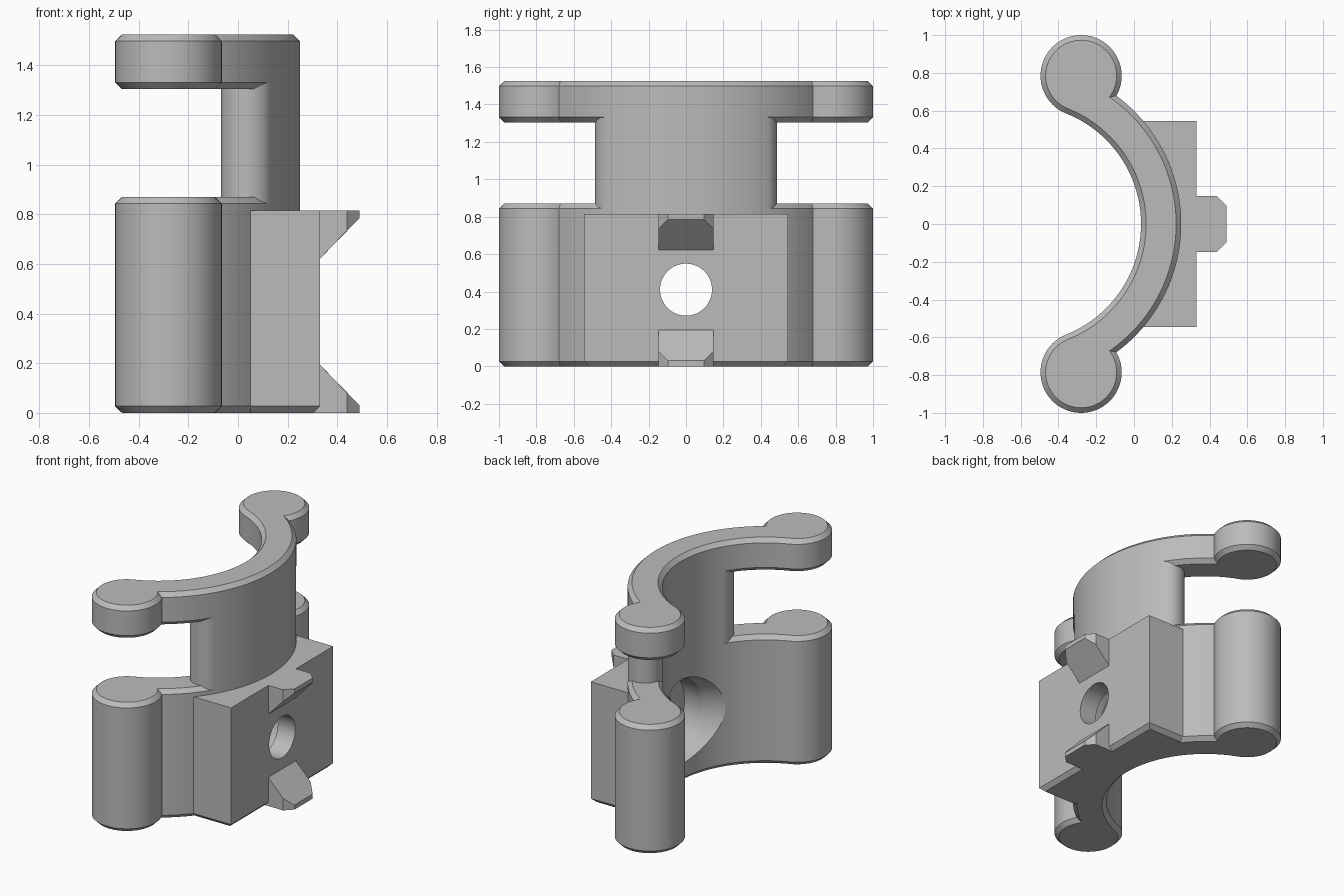
import bpy, bmesh
from math import sin, cos, atan2, acos, pi, radians, hypot
from mathutils import Matrix

if "Cube" in bpy.data.objects:
    bpy.data.objects.remove(bpy.data.objects["Cube"])

grey = bpy.data.materials.new("plain_grey")
grey.use_nodes = True
grey.diffuse_color = (0.5, 0.5, 0.5, 1)
grey.node_tree.nodes["Principled BSDF"].inputs["Base Color"].default_value = (0.5, 0.5, 0.5, 1)

# Shared plan dimensions
CX = -0.593                      # centre of the curved band
BX, BY, BALL = -0.28, 0.785, 0.215   # rounded jaw ends
DIST = hypot(BX - CX, BY)
PHI = atan2(BY, BX - CX)
OUTER, INNER = 0.843, DIST - BALL
CH = 0.027                       # chamfer


def arc(cx, cy, r, a, b, n):
    """Points along an arc, leaving out the last one."""
    return [(cx + r * cos(a + (b - a) * i / n), cy + r * sin(a + (b - a) * i / n))
            for i in range(n)]


def jaw_outline(d):
    """Curved band with round ends, inset by d."""
    r, big = BALL - d, OUTER - d
    a = PHI - acos((DIST**2 + big**2 - r**2) / (2 * DIST * big))
    start = atan2(big * sin(a) - BY, CX + big * cos(a) - BX)
    end = PHI + pi
    return (arc(CX, 0, big, -a, a, 64)
            + arc(BX, BY, r, start, end, 48)
            + arc(CX, 0, INNER + d, PHI, -PHI, 80)
            + arc(BX, -BY, r, -end, -start, 48))


def stem_outline():
    """Shorter band with semicircular ends."""
    t, mid, r = radians(31.1), (OUTER + INNER) / 2, (OUTER - INNER) / 2
    x, y = CX + mid * cos(t), mid * sin(t)
    return (arc(CX, 0, OUTER, -t, t, 48) + arc(x, y, r, t, t + pi, 24)
            + arc(CX, 0, INNER, t, -t, 48) + arc(x, -y, r, pi - t, 2 * pi - t, 24))


def block_outline(d):
    x, y = 0.33 - d, 0.545 - d
    return [(0.05, -y), (x, -y), (x, y), (0.05, y), (0.1, 0.3), (0.1, -0.3)]


def finish(name, bm):
    bmesh.ops.recalc_face_normals(bm, faces=bm.faces)
    mesh = bpy.data.meshes.new(name)
    bm.to_mesh(mesh)
    bm.free()
    mesh.materials.append(grey)
    obj = bpy.data.objects.new(name, mesh)
    bpy.context.collection.objects.link(obj)
    return obj


def loft(name, layers):
    """Solid through (outline, z) layers that have equal point counts."""
    bm = bmesh.new()
    rings = [[bm.verts.new((x, y, z)) for x, y in pts] for pts, z in layers]
    n = len(rings[0])
    for low, high in zip(rings, rings[1:]):
        for i in range(n):
            j = (i + 1) % n
            bm.faces.new((low[i], low[j], high[j], high[i]))
    bm.faces.new(rings[0][::-1])
    bm.faces.new(rings[-1])
    return finish(name, bm)


def jaw(name, z0, z1):
    full, small = jaw_outline(0), jaw_outline(CH)
    return loft(name, [(small, z0), (full, z0 + CH), (full, z1 - CH), (small, z1)])


def activate(obj):
    bpy.ops.object.select_all(action='DESELECT')
    obj.select_set(True)
    bpy.context.view_layer.objects.active = obj


def bore_cutter(name, profile):
    """Turned cutter along x from (x, radius) pairs."""
    n = 64
    layers = [(arc(0, 0, r, 0, 2 * pi, n), x) for x, r in profile]
    cutter = loft(name, layers)
    cutter.data.transform(Matrix.Translation((0, 0, 0.41)) @ Matrix.Rotation(pi / 2, 4, 'Y'))
    cutter.hide_render = True
    return cutter


# Jaws, stem and mounting block
lower_jaw = jaw("lower_jaw", 0, 0.87)
upper_jaw = jaw("upper_jaw", 1.305, 1.525)
stem = loft("stem", [(stem_outline(), 0.87 - CH), (stem_outline(), 1.305 + CH)])
block = loft("mounting_block", [(block_outline(CH), 0), (block_outline(0), CH),
                                (block_outline(0), 0.815)])

# Bolt hole with a wider, flared recess on the inside of the curve
cutter = bore_cutter("bolt_hole_cutter", [(-0.25, 0.43), (0.07, 0.27), (0.2, 0.27),
                                          (0.2001, 0.139), (0.6, 0.139)])
for obj in (lower_jaw, block):
    mod = obj.modifiers.new("bolt_hole", 'BOOLEAN')
    mod.operation, mod.solver, mod.object = 'DIFFERENCE', 'EXACT', cutter
    activate(obj)
    bpy.ops.object.modifier_apply(modifier=mod.name)
bpy.data.objects.remove(cutter)

# Wedge hooks, the lower one mirrored from the upper one
hooks = []
for name, flip in (("upper_hook", False), ("lower_hook", True)):
    bm = bmesh.new()
    for x, y, low in ((0.3, 0.147, 0.59), (0.44, 0.147, 0.735), (0.49, 0.097, 0.785)):
        for side in (-1, 1):
            for z in (low, 0.815):
                bm.verts.new((x, side * y, 0.815 - z if flip else z))
    bmesh.ops.convex_hull(bm, input=bm.verts)
    bmesh.ops.dissolve_limit(bm, angle_limit=0.02, verts=bm.verts, edges=bm.edges)
    hooks.append(finish(name, bm))

for obj in [lower_jaw, upper_jaw, stem, block] + hooks:
    activate(obj)
    bpy.ops.object.shade_smooth_by_angle(angle=radians(25))
